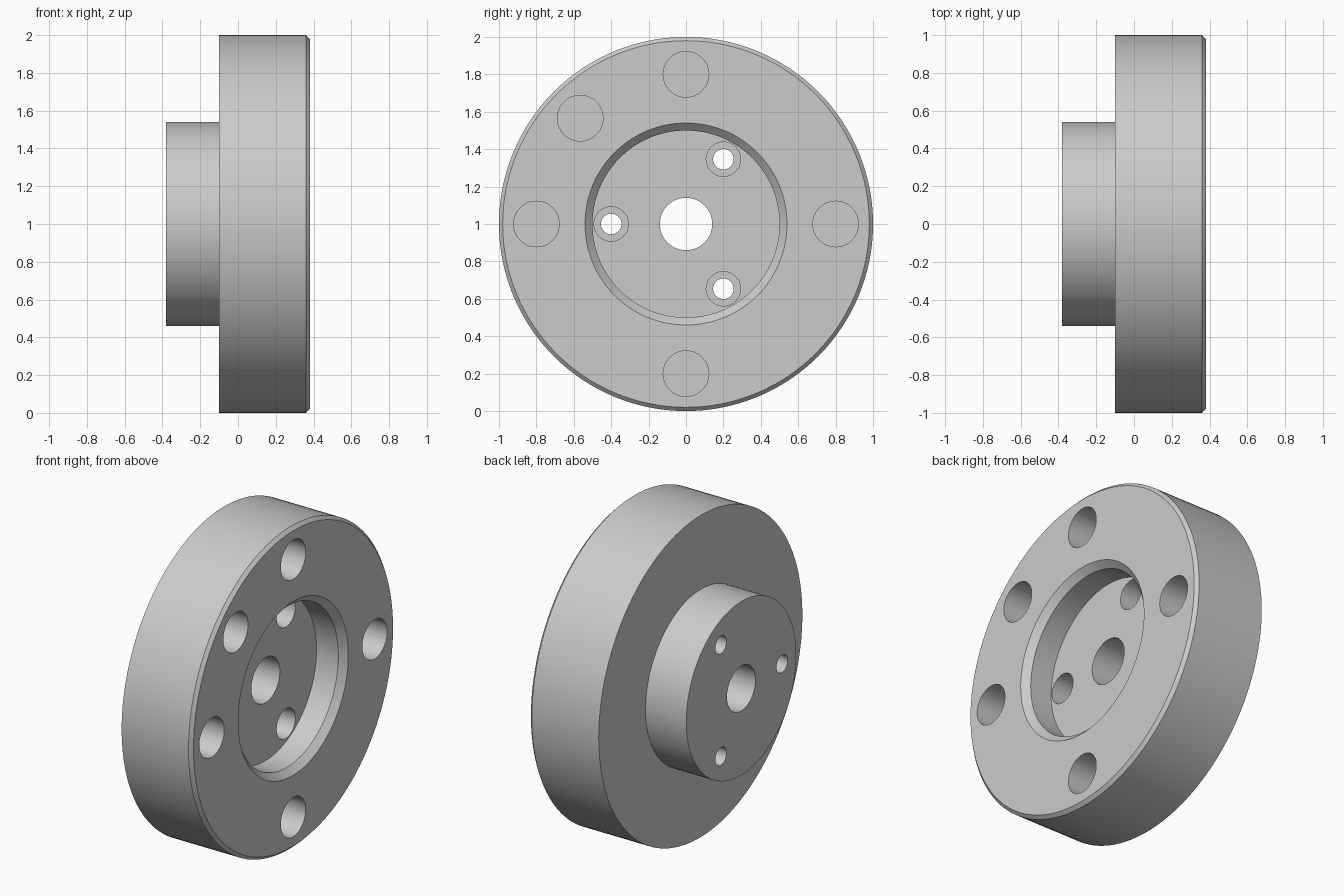
import bpy
import bmesh
from math import cos, sin, tau, radians

if "Cube" in bpy.data.objects:
    bpy.data.objects.remove(bpy.data.objects["Cube"])

grey = bpy.data.materials.new("light grey metal")
grey.use_nodes = True
colour = (0.6, 0.6, 0.6, 1)
grey.diffuse_color = colour
grey.node_tree.nodes["Principled BSDF"].inputs["Base Color"].default_value = colour


def turned(name, profile, sides, y=0, z=1, hollow=False):
    """Turn an (x, radius) profile about an axis parallel to x."""
    bm = bmesh.new()
    rings = [[bm.verts.new((x, y + r * cos(tau * i / sides), z + r * sin(tau * i / sides)))
              for i in range(sides)] for x, r in profile]
    pairs = list(zip(rings, rings[1:]))
    if hollow:
        pairs.append((rings[-1], rings[0]))
    else:
        bm.faces.new(rings[0])
        bm.faces.new(rings[-1])
    for a, b in pairs:
        for i in range(sides):
            j = (i + 1) % sides
            bm.faces.new((a[i], a[j], b[j], b[i]))
    bmesh.ops.recalc_face_normals(bm, faces=bm.faces)
    mesh = bpy.data.meshes.new(name)
    bm.to_mesh(mesh)
    bm.free()
    mesh.materials.append(grey)
    obj = bpy.data.objects.new(name, mesh)
    bpy.context.collection.objects.link(obj)
    return obj


FACE, FLOOR, STEP, BACK = 0.38, 0.19, -0.10, -0.38

# Flange with rear boss, chamfered front recess and central bore
flange = turned("flange_hub", [
    (BACK, 0.14), (BACK, 0.54), (STEP, 0.54), (STEP, 1.0),
    (FACE - 0.02, 1.0), (FACE, 0.98), (FACE, 0.54), (FACE - 0.04, 0.5),
    (FLOOR, 0.5), (FLOOR, 0.14)], 128, hollow=True)

cutters = []


def hole(name, profile, distance, angle):
    a = radians(angle)
    cutter = turned(name, profile, 48, distance * cos(a), 1 + distance * sin(a))
    cutter.hide_render = True
    cutters.append(cutter)


# Blind holes around the flange face
for angle in (0, 90, 135, 180, 270):
    hole("blind_hole_cutter", [(FACE - 0.36, 0.122), (FACE + 0.1, 0.122)], 0.8, angle)

# Counterbored screw holes through the recess floor
for angle in (60, 180, 300):
    hole("screw_hole_cutter", [(BACK - 0.1, 0.055), (FLOOR - 0.3, 0.055),
                               (FLOOR - 0.3, 0.092), (FLOOR + 0.1, 0.092)], 0.4, angle)

for cutter in cutters:
    mod = flange.modifiers.new("hole", "BOOLEAN")
    mod.operation = "DIFFERENCE"
    mod.solver = "EXACT"
    mod.object = cutter

# Bake the holes into the part and drop the cutters
bpy.context.view_layer.update()
graph = bpy.context.evaluated_depsgraph_get()
drilled = bpy.data.meshes.new_from_object(flange.evaluated_get(graph))
flange.modifiers.clear()
flange.data = drilled
for cutter in cutters:
    bpy.data.objects.remove(cutter)

# Smooth round walls with crisp edges
for obj in bpy.context.selected_objects:
    obj.select_set(False)
flange.select_set(True)
bpy.context.view_layer.objects.active = flange
bpy.ops.object.shade_smooth_by_angle(angle=radians(30))
